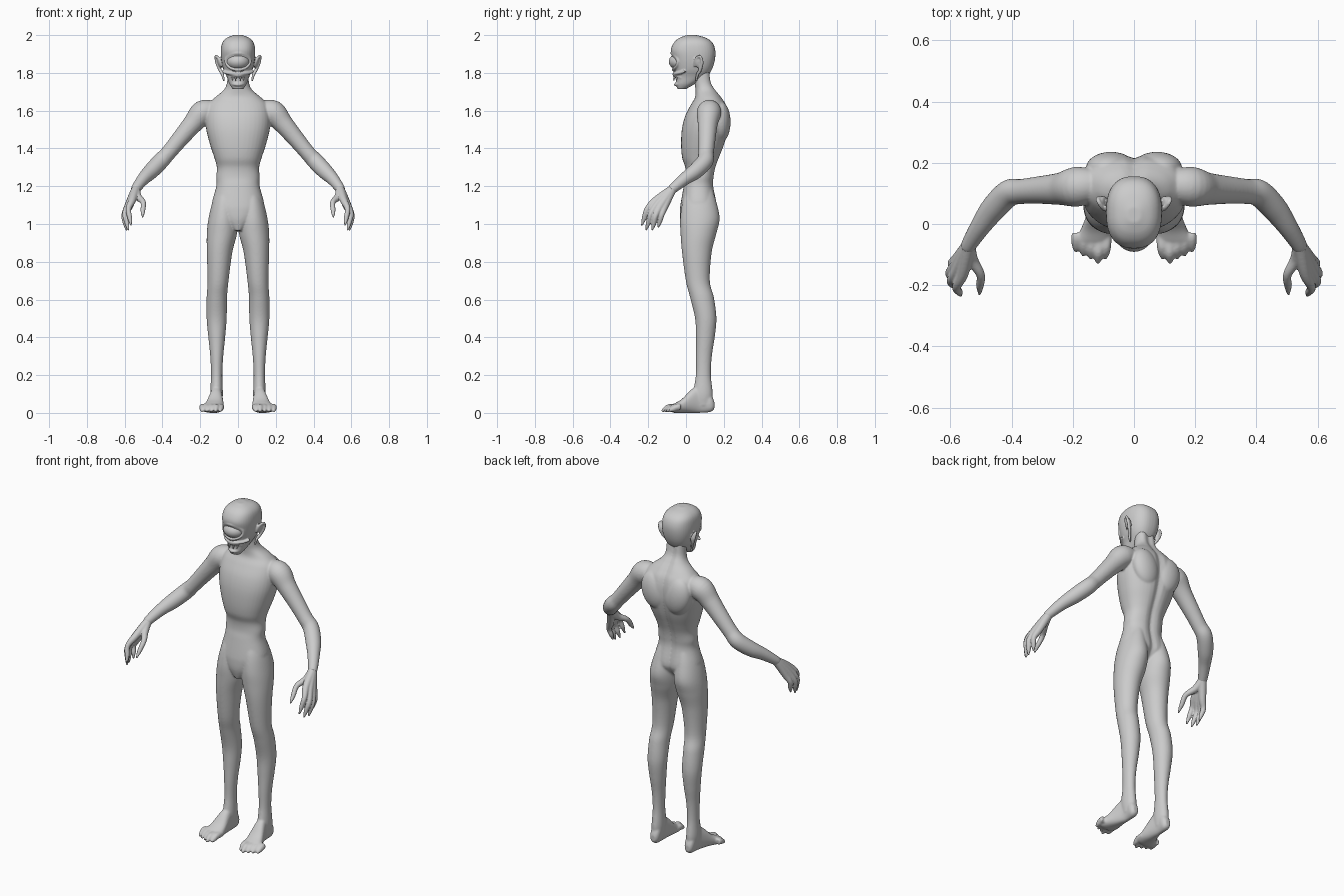
import bpy, bmesh, math
from mathutils import Vector, Matrix

if "Cube" in bpy.data.objects:
    bpy.data.objects.remove(bpy.data.objects["Cube"], do_unlink=True)

skin = bpy.data.materials.new("grey_skin")
skin.use_nodes = True
skin.diffuse_color = (0.6, 0.6, 0.6, 1)
skin.node_tree.nodes["Principled BSDF"].inputs["Base Color"].default_value = (0.6, 0.6, 0.6, 1)


def smooth_rows(rows, steps=6):
    """Catmull-Rom interpolation through rows of numbers."""
    rows = [Vector(r) for r in rows]
    pts = [rows[0]] + rows + [rows[-1]]
    out = []
    for a, b, c, d in zip(pts, pts[1:], pts[2:], pts[3:]):
        for i in range(steps):
            t = i / steps
            out.append(0.5 * (2 * b + (c - a) * t + (2 * a - 5 * b + 4 * c - d) * t * t
                              + (3 * b - a - 3 * c + d) * t ** 3))
    return out + [rows[-1]]


def skin_rings(bm, rings, mirror):
    for side in ((1, -1) if mirror else (1,)):
        loops = [[bm.verts.new((p.x * side, p.y, p.z)) for p in ring] for ring in rings]
        n = len(loops[0])
        for a, b in zip(loops, loops[1:]):
            for i in range(n):
                j = (i + 1) % n
                bm.faces.new((a[i], a[j], b[j], b[i]))
        bm.faces.new(loops[0])
        bm.faces.new(loops[-1])


def loft(bm, rows, along="z", mirror=False, power=0.88, groove=0.0, n=40):
    """Rounded sections given as (station, low u, high u, low v, high v)."""
    rings = []
    for s, u0, u1, v0, v1 in smooth_rows(rows):
        ring = []
        for i in range(n):
            t = math.tau * i / n
            c, d = math.cos(t), math.sin(t)
            u = (u0 + u1) / 2 + (u1 - u0) / 2 * math.copysign(abs(c) ** power, c)
            v = (v0 + v1) / 2 + (v1 - v0) / 2 * math.copysign(abs(d) ** power, d)
            if d > 0:
                v -= groove * math.exp(-(u / 0.022) ** 2)
            ring.append(Vector((u, v, s)) if along == "z" else Vector((u, s, v)))
        rings.append(ring)
    skin_rings(bm, rings, mirror)


def tube(bm, rows, mirror=True, n=16):
    """Round limb through points given as (x, y, z, radius)."""
    path = smooth_rows(rows)
    frame = Matrix.Identity(3).to_quaternion()
    rings = []
    for i, p in enumerate(path):
        way = (path[min(i + 1, len(path) - 1)] - path[max(i - 1, 0)]).to_3d()
        frame = (frame @ Vector((0, 0, 1))).rotation_difference(way) @ frame
        rings.append([p.to_3d() + frame @ Vector((math.cos(math.tau * k / n), math.sin(math.tau * k / n), 0)) * p[3]
                      for k in range(n)])
    skin_rings(bm, rings, mirror)


def blob(bm, centre, radii, tilt=0.0, mirror=True):
    for side in ((1, -1) if mirror else (1,)):
        m = (Matrix.Translation((centre[0] * side, centre[1], centre[2]))
             @ Matrix.Rotation(tilt * side, 4, "Y") @ Matrix.Diagonal((*radii, 1)))
        bmesh.ops.create_uvsphere(bm, u_segments=32, v_segments=20, radius=1, matrix=m)


def finish(name, bm, voxel=None, relax=0):
    bmesh.ops.recalc_face_normals(bm, faces=bm.faces)
    mesh = bpy.data.meshes.new(name)
    bm.to_mesh(mesh)
    bm.free()
    mesh.materials.append(skin)
    ob = bpy.data.objects.new(name, mesh)
    bpy.context.collection.objects.link(ob)
    bpy.ops.object.select_all(action="DESELECT")
    ob.select_set(True)
    bpy.context.view_layer.objects.active = ob
    if voxel:
        fuse = ob.modifiers.new("fuse", "REMESH")
        fuse.mode, fuse.voxel_size = "VOXEL", voxel
        soft = ob.modifiers.new("soften", "SMOOTH")
        soft.factor, soft.iterations = 0.5, relax
        for mod in ("fuse", "soften"):
            bpy.ops.object.modifier_apply(modifier=mod)
    bpy.ops.object.shade_smooth()


# Body: trunk and neck, legs, arms, shoulder blades
body = bmesh.new()
trunk = [(.965, .02, -.015, .05), (1.02, .08, -.03, .12), (1.07, .125, -.032, .158), (1.11, .138, -.028, .165),
         (1.2, .115, -.012, .148), (1.25, .115, -.002, .15), (1.3, .112, -.004, .16),
         (1.35, .125, -.02, .178), (1.42, .148, -.026, .205), (1.5, .168, -.022, .225),
         (1.57, .172, -.005, .228), (1.63, .16, .025, .215), (1.67, .122, .048, .19),
         (1.71, .075, .05, .16), (1.75, .058, .045, .138), (1.82, .055, .04, .13)]
loft(body, [(z, -w, w, f, b) for z, w, f, b in trunk], groove=0.014)
loft(body, [(1.2, .02, .1, .01, .135), (1.12, .008, .134, -.018, .16), (1.03, .001, .156, -.031, .178),
            (.95, .005, .165, -.029, .161), (.85, .03, .165, -.021, .136), (.7, .05, .161, -.001, .126),
            (.61, .058, .166, .022, .148), (.5, .06, .166, .048, .161), (.4, .068, .157, .053, .152),
            (.3, .078, .147, .053, .137), (.2, .083, .143, .052, .132), (.1, .08, .147, .038, .142),
            (.04, .085, .14, .05, .135)], mirror=True, power=1)
tube(body, [(.12, .13, 1.6, .05), (.185, .122, 1.59, .065), (.24, .115, 1.53, .053), (.31, .111, 1.447, .045),
            (.37, .106, 1.375, .041), (.41, .1, 1.332, .044), (.46, .05, 1.28, .042), (.5, -.005, 1.24, .034),
            (.535, -.06, 1.195, .027), (.545, -.08, 1.178, .024)], n=28)
blob(body, (.075, .183, 1.54), (.08, .053, .11), 0.25)

# Feet are fused with the legs; the toes end in claws
loft(body, [(.15, .098, .128, .02, .06), (.13, .085, .14, .005, .1), (.08, .085, .14, 0, .15),
            (.03, .08, .155, 0, .125), (-.02, .075, .175, 0, .075), (-.06, .078, .195, 0, .05),
            (-.08, .09, .185, .006, .034)], along="y", mirror=True)
for i, reach in enumerate((-.115, -.13, -.115, -.105, -.092)):
    x = 0.09 + 0.024 * i
    tube(body, [(x, -.03, .03, .018), (x + .002, reach + .045, .03, .018),
                (x + .003, reach + .022, .02, .015), (x + .004, reach, .009, .006)])
finish("body", body, 0.005, 8)

# Hands: each finger runs from the wrist so that the palm fills in
hands = bmesh.new()
knuckles = [((.56, -.16, 1.125), (.58, -.205, 1.08), (.566, -.235, .99)),
            ((.575, -.148, 1.11), (.598, -.185, 1.055), (.58, -.212, .965)),
            ((.58, -.132, 1.1), (.603, -.16, 1.045), (.59, -.18, .965)),
            ((.575, -.112, 1.095), (.595, -.128, 1.05), (.583, -.148, .98)),
            ((.53, -.115, 1.145), (.502, -.165, 1.115), (.505, -.232, 1.035))]
for base, mid, tip in knuckles:
    tube(hands, [(.525, -.045, 1.207, .018), (.54, -.07, 1.186, .023), (*base, .02), (*mid, .0145),
                 (*Vector(mid).lerp(Vector(tip), 0.55), .0125), (*tip, .004)])
finish("hands", hands, 0.004, 3)

# Head: skull, ears, eye rim, cheek ridge and lips
head = bmesh.new()
skull = [(1.715, .028, -.045, 0), (1.74, .045, -.052, .045), (1.78, .06, -.055, .11), (1.82, .078, -.06, .138),
         (1.87, .089, -.07, .153), (1.92, .091, -.08, .155), (1.96, .083, -.064, .14),
         (1.985, .06, -.035, .107), (2.0, .022, .005, .055)]
loft(head, [(z, -w, w, f, b) for z, w, f, b in skull], power=0.82)
tube(head, [(.084, .048, 1.835, .008), (.1, .052, 1.872, .008), (.117, .075, 1.888, .007), (.113, .085, 1.855, .008),
            (.095, .075, 1.815, .009), (.082, .06, 1.79, .008), (.074, .055, 1.755, .005)])
blob(head, (.099, .07, 1.855), (.009, .022, .032), 0.3)


def face_arc(width, height, z, front, bend, radius, start, end):
    angles = [math.radians(start + (end - start) * i / 16) for i in range(17)]
    tube(head, [(width * math.cos(a), front + bend * math.cos(a) ** 2, z + height * math.sin(a), radius)
                for a in angles], mirror=False)


face_arc(.064, .045, 1.86, -.074, .032, .0085, -5, 185)
face_arc(.064, .045, 1.862, -.068, .026, .008, 175, 365)
face_arc(.08, .018, 1.812, -.064, .055, .008, 180, 360)
face_arc(.044, .014, 1.772, -.062, .038, .008, 0, 180)
face_arc(.038, .012, 1.75, -.056, .035, .008, 180, 360)
finish("head", head, 0.004, 4)

# Single large eye
eye = bmesh.new()
blob(eye, (0, -.03, 1.86), (.062, .061, .046), mirror=False)
finish("eyeball", eye)

# Small pointed teeth
teeth = bmesh.new()
for x, y in ((.013, -.06), (.03, -.047)):
    tube(teeth, [(x, y, 1.778, .005), (x, y - .004, 1.768, .004), (x, y - .004, 1.757, .001)])
finish("teeth", teeth)
